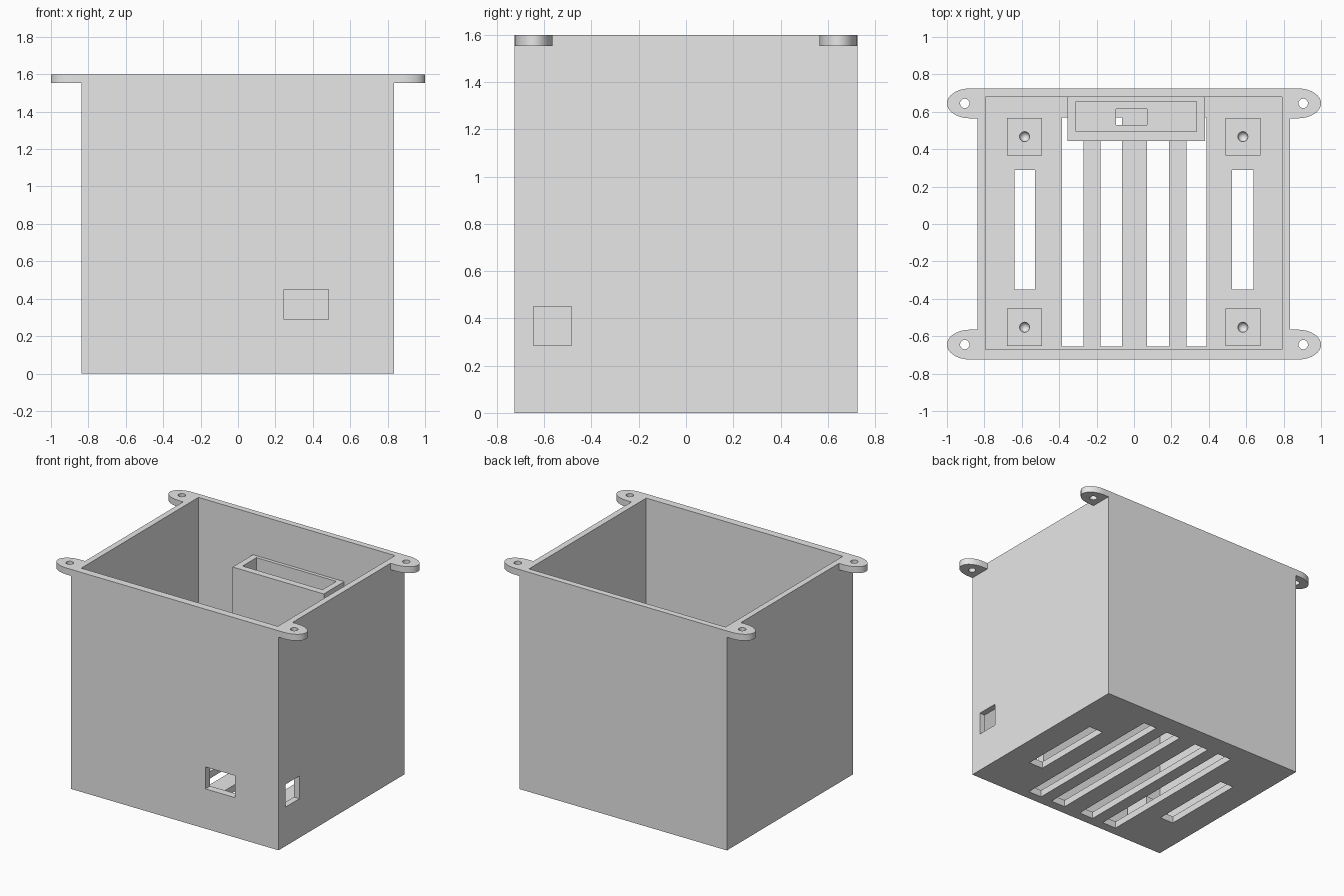
import bpy, bmesh, math

cube = bpy.data.objects.get("Cube")
if cube:
    bpy.data.objects.remove(cube, do_unlink=True)

grey = bpy.data.materials.new("plain_grey")
grey.use_nodes = True
grey.diffuse_color = (0.8, 0.8, 0.8, 1)
grey.node_tree.nodes["Principled BSDF"].inputs["Base Color"].default_value = (0.8, 0.8, 0.8, 1)


def finish(name, bm):
    bmesh.ops.recalc_face_normals(bm, faces=bm.faces)
    mesh = bpy.data.meshes.new(name)
    bm.to_mesh(mesh)
    bm.free()
    mesh.materials.append(grey)
    obj = bpy.data.objects.new(name, mesh)
    bpy.context.collection.objects.link(obj)
    return obj


def box(name, x0, x1, y0, y1, z0, z1):
    bm = bmesh.new()
    bmesh.ops.create_cube(bm, size=1)
    for v in bm.verts:
        v.co = (x1 if v.co.x > 0 else x0, y1 if v.co.y > 0 else y0, z1 if v.co.z > 0 else z0)
    return finish(name, bm)


def prism(name, outline, z0, z1):
    bm = bmesh.new()
    face = bm.faces.new([bm.verts.new((x, y, z0)) for x, y in outline])
    top = bmesh.ops.extrude_face_region(bm, geom=[face])["geom"]
    bmesh.ops.translate(bm, vec=(0, 0, z1 - z0), verts=[g for g in top if isinstance(g, bmesh.types.BMVert)])
    return finish(name, bm)


def disc(name, x, y, r, z0, z1, sides=24):
    steps = [2 * math.pi * i / sides for i in range(sides)]
    return prism(name, [(x + r * math.cos(a), y + r * math.sin(a)) for a in steps], z0, z1)


def ball(name, x, y, z, r):
    bm = bmesh.new()
    bmesh.ops.create_uvsphere(bm, u_segments=24, v_segments=12, radius=r)
    bmesh.ops.translate(bm, vec=(x, y, z), verts=bm.verts)
    return finish(name, bm)


def cut(obj, cutters):
    for cutter in cutters:
        cutter.hide_render = True
        mod = obj.modifiers.new("cut", 'BOOLEAN')
        mod.operation = 'DIFFERENCE'
        mod.solver = 'EXACT'
        mod.object = cutter
        bpy.context.view_layer.objects.active = obj
        bpy.ops.object.modifier_apply(modifier=mod.name)
        bpy.data.objects.remove(cutter, do_unlink=True)


def smooth(obj):
    bpy.ops.object.select_all(action='DESELECT')
    obj.select_set(True)
    bpy.context.view_layer.objects.active = obj
    bpy.ops.object.shade_smooth_by_angle(angle=math.radians(30))


FLOOR = 0.05
LEFT, RIGHT, DEPTH, TOP = -0.838, 0.835, 0.725, 1.6

# Open-topped case with floor vents and two side ports
case = box("case", LEFT, RIGHT, -DEPTH, DEPTH, 0, TOP)
cutters = [box("cavity", -0.795, 0.79, -0.67, 0.68, FLOOR, 2)]
for x0, x1 in ((-0.385, -0.27), (-0.18, -0.065), (0.07, 0.187), (0.28, 0.388)):
    cutters.append(box("long_vent", x0, x1, -0.655, 0.57, -0.1, 0.1))
for x0, x1 in ((-0.64, -0.53), (0.525, 0.64)):
    cutters.append(box("short_vent", x0, x1, -0.35, 0.29, -0.1, 0.1))
cutters.append(box("front_port", 0.245, 0.485, -0.8, -0.6, 0.29, 0.45))
cutters.append(box("side_port", 0.7, 0.9, -0.645, -0.485, 0.285, 0.45))
cut(case, cutters)

# Rounded mounting ears at the four top corners
for side, wall, x_name in ((-1, LEFT, "right"), (1, RIGHT, "left")):
    for y, y_name in ((-0.645, "front"), (0.645, "back")):
        outline = [(wall, y - 0.08)]
        for i in range(25):
            a = math.pi * (i / 24 - 0.5)
            outline.append((side * (0.875 + 0.125 * math.cos(a)), y + 0.08 * math.sin(a)))
        outline.append((wall, y + 0.08))
        ear = prism(f"{y_name}_{x_name}_ear", outline, TOP - 0.047, TOP)
        cut(ear, [disc("screw_hole", side * 0.905, y, 0.025, 1.4, 1.8)])
        smooth(ear)

# Square board supports with rounded pilot holes
POST = 0.2
for x, x_name in ((-0.585, "right"), (0.582, "left")):
    for y, y_name in ((-0.552, "front"), (0.467, "back")):
        post = box(f"{y_name}_{x_name}_post", x - 0.094, x + 0.094, y - 0.101, y + 0.101, FLOOR, POST)
        cut(post, [ball("pilot_hole", x, y, POST, 0.027)])
        smooth(post)

# Holder pocket on the inside of the back wall, with a cable hole
holder = box("holder_pocket", -0.355, 0.38, 0.445, 0.68, 0.8, 1.3)
cut(holder, [
    box("pocket", -0.31, 0.335, 0.495, 0.655, 0.85, 1.5),
    box("cable_hole", -0.095, 0.07, 0.53, 0.615, 0.7, 1),
])
